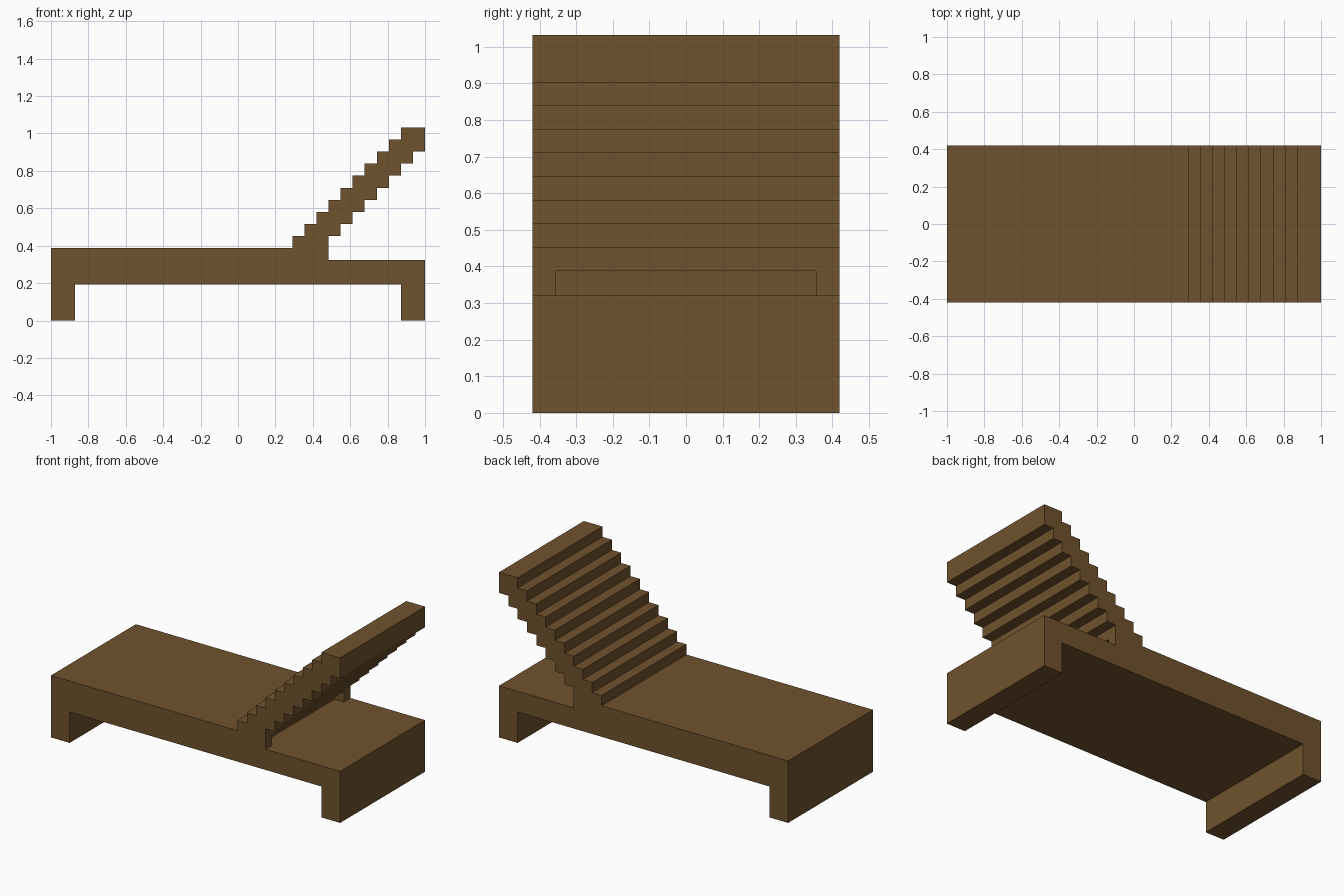
import bpy
import bmesh

U = 2 / 31            # one grid step of the blocky design
LENGTH, WIDTH = 31, 13

if "Cube" in bpy.data.objects:
    bpy.data.objects.remove(bpy.data.objects["Cube"], do_unlink=True)

wood = bpy.data.materials.new("brown_wood")
wood.use_nodes = True
colour = (0.162, 0.084, 0.026, 1)
wood.diffuse_color = colour
bsdf = wood.node_tree.nodes["Principled BSDF"]
bsdf.inputs["Base Color"].default_value = colour
bsdf.inputs["Roughness"].default_value = 0.8


def extrude_profile(name, points, half_width):
    """Extrude an x/z outline, given in grid steps, across the width."""
    bm = bmesh.new()
    verts = [bm.verts.new(((x - LENGTH / 2) * U, -half_width * U, z * U))
             for x, z in points]
    face = bm.faces.new(verts)
    out = bmesh.ops.extrude_face_region(bm, geom=[face])
    moved = [v for v in out["geom"] if isinstance(v, bmesh.types.BMVert)]
    bmesh.ops.translate(bm, verts=moved, vec=(0, 2 * half_width * U, 0))
    bmesh.ops.recalc_face_normals(bm, faces=bm.faces)
    mesh = bpy.data.meshes.new(name)
    bm.to_mesh(mesh)
    bm.free()
    obj = bpy.data.objects.new(name, mesh)
    bpy.context.collection.objects.link(obj)
    mesh.materials.append(wood)
    return obj


# Legs and bed: the two end legs under a thick slab, lower behind the backrest
outline = [(23, 5), (31, 5), (31, 0), (29, 0), (29, 3),
           (2, 3), (2, 0), (0, 0), (0, 6)]

# Backrest: upper stairs rising to the head end
for k in range(10):
    outline += [(20 + k, 6 + k), (20 + k, 7 + k)]

# Backrest: underside stairs coming back down
outline += [(31, 16), (31, 14)]
for x in range(30, 23, -1):
    outline += [(x, x - 16), (x, x - 17)]
outline.append((23, 7))

lounger = extrude_profile("lounger_frame", outline, WIDTH / 2)

# Shallow recess between the two side posts at the foot of the backrest
cutter = extrude_profile("recess_cutter", [(22, 5), (24, 5), (24, 6), (22, 6)],
                         WIDTH / 2 - 1)
cutter.hide_render = True
mod = lounger.modifiers.new("recess", 'BOOLEAN')
mod.operation = 'DIFFERENCE'
mod.solver = 'EXACT'
mod.object = cutter
bpy.context.view_layer.objects.active = lounger
bpy.ops.object.modifier_apply(modifier=mod.name)
bpy.data.objects.remove(cutter, do_unlink=True)
